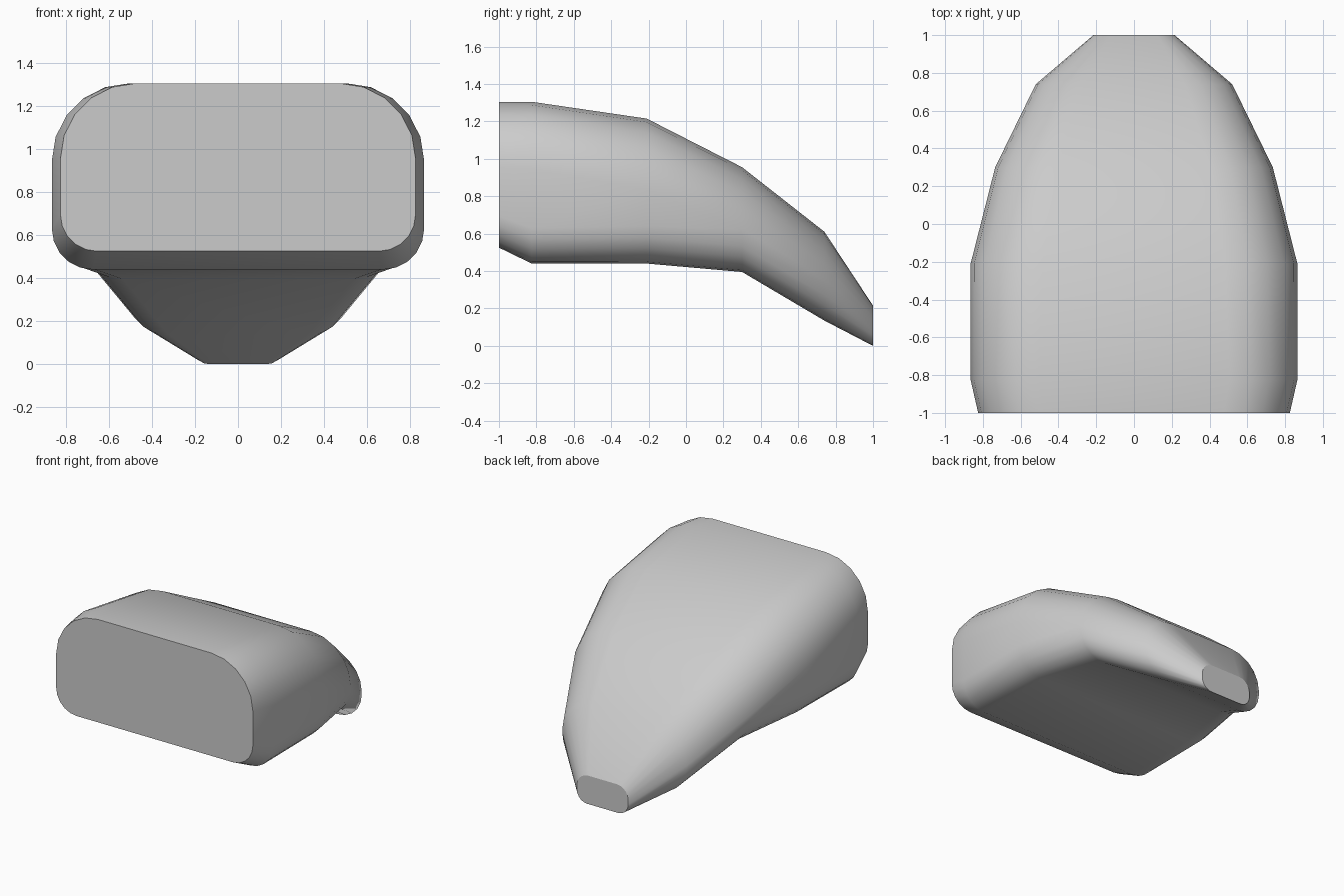
import bpy, bmesh, math

if "Cube" in bpy.data.objects:
    bpy.data.objects.remove(bpy.data.objects["Cube"])

# Stations: y, half width, bottom z, top z, bottom radius, top radius
STATIONS = [
    (-1.00, 0.825, 0.525, 1.305, 0.17, 0.35),
    (-0.825, 0.865, 0.44, 1.305, 0.19, 0.36),
    (-0.21, 0.865, 0.44, 1.215, 0.20, 0.38),
    (0.30, 0.735, 0.395, 0.955, 0.20, 0.33),
    (0.74, 0.52, 0.135, 0.61, 0.20, 0.25),
    (1.00, 0.215, 0.0, 0.215, 0.085, 0.095),
]
SEGMENTS = 5


def rounded_section(y, w, z0, z1, rb, rt):
    """Rounded rectangle with different top and bottom corner radii."""
    corners = [(w - rt, z1 - rt, rt, 0), (-w + rt, z1 - rt, rt, 90),
               (-w + rb, z0 + rb, rb, 180), (w - rb, z0 + rb, rb, 270)]
    points = []
    for cx, cz, r, start in corners:
        for i in range(SEGMENTS + 1):
            a = math.radians(start + 90 * i / SEGMENTS)
            points.append((cx + r * math.cos(a), y, cz + r * math.sin(a)))
    return points


# Loft the curved, tapering body through its sections
bm = bmesh.new()
rings = [[bm.verts.new(p) for p in rounded_section(*s)] for s in STATIONS]
for a, b in zip(rings, rings[1:]):
    for i in range(len(a)):
        j = (i + 1) % len(a)
        bm.faces.new((a[i], a[j], b[j], b[i]))

# Flat end caps
bm.faces.new(rings[0])
bm.faces.new(rings[-1])
bmesh.ops.recalc_face_normals(bm, faces=bm.faces)

mesh = bpy.data.meshes.new("curved_body")
bm.to_mesh(mesh)
bm.free()
body = bpy.data.objects.new("curved_body", mesh)
bpy.context.collection.objects.link(body)

# Smooth sides with crisp end caps
bpy.context.view_layer.objects.active = body
body.select_set(True)
bpy.ops.object.shade_smooth_by_angle(angle=math.radians(30))
